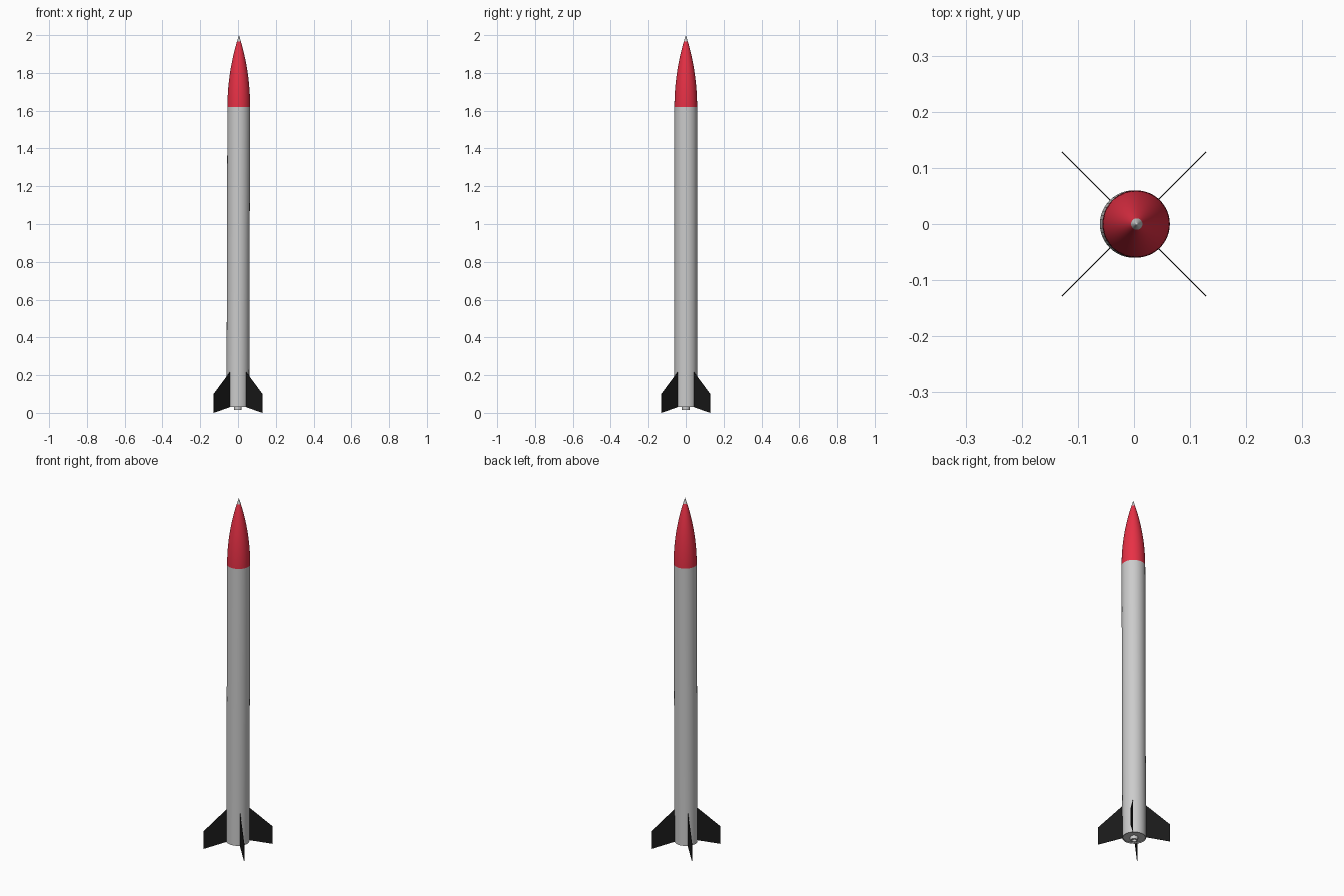
import bpy, math

if "Cube" in bpy.data.objects:
    bpy.data.objects.remove(bpy.data.objects["Cube"])

SEG = 48


def paint(obj, name, color):
    mat = bpy.data.materials.get(name) or bpy.data.materials.new(name)
    mat.diffuse_color = color
    mat.use_nodes = True
    mat.node_tree.nodes["Principled BSDF"].inputs["Base Color"].default_value = mat.diffuse_color
    obj.data.materials.append(mat)


def make(name, verts, faces):
    mesh = bpy.data.meshes.new(name)
    mesh.from_pydata(verts, [], faces)
    obj = bpy.data.objects.new(name, mesh)
    bpy.context.collection.objects.link(obj)
    return obj


def lean(z):
    # the airframe leans very slightly towards +x
    return 0.003 * z - 0.001


def lathe(name, profile):
    """Revolve (radius, z) points; radius 0 becomes a single pole."""
    verts, faces, rings = [], [], []
    for r, z in profile:
        n = 1 if r == 0 else SEG
        start = len(verts)
        for i in range(n):
            a = 2 * math.pi * i / SEG
            verts.append((r * math.cos(a) + lean(z), r * math.sin(a), z))
        rings.append([start + i % n for i in range(SEG)])
    for lo, hi in zip(rings, rings[1:]):
        for i in range(SEG):
            j = (i + 1) % SEG
            quad = [lo[i], lo[j], hi[j], hi[i]]
            faces.append(list(dict.fromkeys(quad)))
    obj = make(name, verts, faces)
    bpy.ops.object.select_all(action='DESELECT')
    obj.select_set(True)
    bpy.context.view_layer.objects.active = obj
    bpy.ops.object.shade_smooth_by_angle(angle=math.radians(35))
    return obj


# Body tube with a shallow recessed base
R, BASE, TOP, TIP = 0.06, 0.03, 1.62, 2.0
lathe("body_tube", [(0, BASE + 0.004), (0.056, BASE + 0.004), (0.056, BASE),
                    (R, BASE), (R, TOP), (0, TOP)])

# Motor nozzle ring
lathe("motor_nozzle", [(0, 0.028), (0.010, 0.028), (0.012, 0.015),
                       (0.020, 0.015), (0.020, 0.036), (0, 0.036)])

# Tangent ogive nose cone and its metal tip
L = TIP - TOP
RHO = (R * R + L * L) / (2 * R)


def ogive(z):
    return max(0, math.sqrt(RHO * RHO - (z - TOP) ** 2) + R - RHO)


SPLIT = 1.967
steps = [TOP + (SPLIT - TOP) * i / 20 for i in range(21)]
nose = lathe("nose_cone", [(0, TOP)] + [(ogive(z), z) for z in steps] + [(0, SPLIT)])
paint(nose, "red", (0.8, 0.03, 0.06, 1))
tip_steps = [SPLIT + (TIP - SPLIT) * i / 5 for i in range(5)]
lathe("nose_tip", [(0, SPLIT)] + [(ogive(z), z) for z in tip_steps] + [(0, TIP)])

# Four thin swept fins on the diagonals
outline = [(0.055, 0.032), (0.182, 0.005 - 0.005), (0.182, 0.10), (0.060, 0.217), (0.055, 0.217)]
HALF = 0.0012
n = len(outline)
for k in range(4):
    a = math.pi / 4 + k * math.pi / 2
    c, s = math.cos(a), math.sin(a)
    verts = [(r * c - t * s, r * s + t * c, z) for t in (-HALF, HALF) for r, z in outline]
    faces = [list(range(n)), list(range(2 * n - 1, n - 1, -1))]
    faces += [[i, i + n, (i + 1) % n + n, (i + 1) % n] for i in range(n)]
    fin = make(f"fin_{k + 1}", verts, faces)
    paint(fin, "black", (0.01, 0.01, 0.01, 1))
